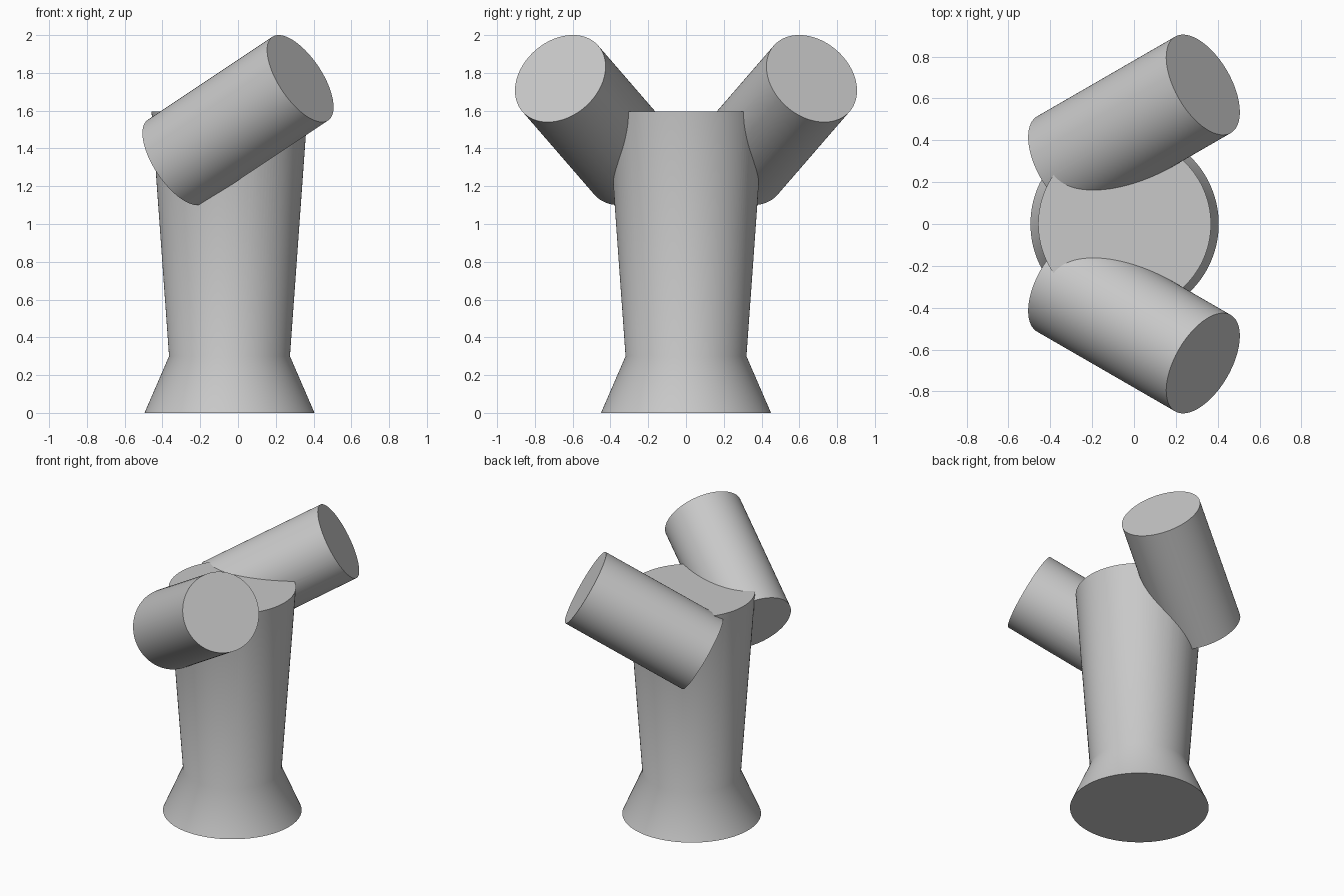
import bpy, bmesh, math
from mathutils import Vector

cube = bpy.data.objects.get("Cube")
if cube:
    bpy.data.objects.remove(cube, do_unlink=True)

SIDES = 128

grey = bpy.data.materials.new("plain grey")
grey.use_nodes = True
grey.diffuse_color = (0.58, 0.58, 0.58, 1)
grey.node_tree.nodes["Principled BSDF"].inputs["Base Color"].default_value = (0.58, 0.58, 0.58, 1)


def turned(name, profile, centre=(0, 0, 0), axis=(0, 0, 1)):
    """Solid of rings (radius, height) stacked along an axis."""
    bm = bmesh.new()
    rings = []
    for r, h in profile:
        rings.append([bm.verts.new((r * math.cos(a), r * math.sin(a), h))
                      for a in (2 * math.pi * i / SIDES for i in range(SIDES))])
    for low, high in zip(rings, rings[1:]):
        for i in range(SIDES):
            j = (i + 1) % SIDES
            bm.faces.new((low[i], low[j], high[j], high[i]))
    bm.faces.new(rings[0][::-1])
    bm.faces.new(rings[-1])
    rot = Vector((0, 0, 1)).rotation_difference(Vector(axis))
    for v in bm.verts:
        v.co = rot @ v.co + Vector(centre)
    mesh = bpy.data.meshes.new(name)
    bm.to_mesh(mesh)
    bm.free()
    mesh.materials.append(grey)
    obj = bpy.data.objects.new(name, mesh)
    bpy.context.collection.objects.link(obj)
    return obj


# Flared column with a narrow waist
column = turned("column_with_arms", [(0.45, 0), (0.32, 0.3), (0.413, 1.595)], (-0.045, 0, 0))
bpy.context.view_layer.objects.active = column
column.select_set(True)

# Two tilted cylinders, mirrored front to back and merged into the column
yaw = pitch = math.radians(30)
for side in (1, -1):
    axis = (math.cos(pitch) * math.cos(yaw), side * math.cos(pitch) * math.sin(yaw), math.sin(pitch))
    arm = turned("arm", [(0.266, -0.44), (0.266, 0.44)], (0, side * 0.475, 1.55), axis)
    union = column.modifiers.new("join arm", 'BOOLEAN')
    union.operation = 'UNION'
    union.solver = 'EXACT'
    union.object = arm
    bpy.ops.object.modifier_apply(modifier=union.name)
    bpy.data.objects.remove(arm, do_unlink=True)

bpy.ops.object.shade_smooth_by_angle(angle=math.radians(30))
